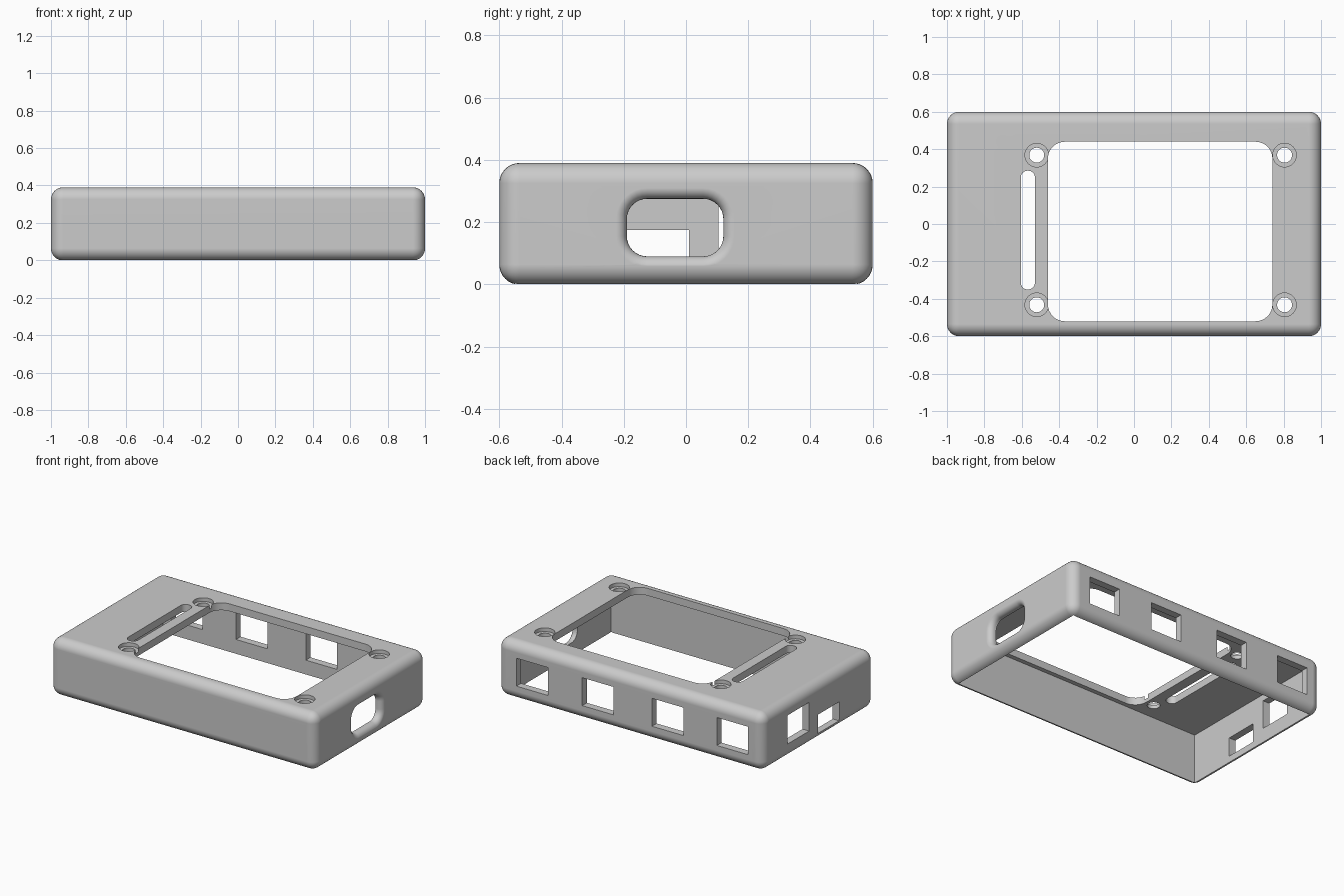
import bpy, bmesh
from math import sin, cos, pi, sqrt
from mathutils import Matrix

if "Cube" in bpy.data.objects:
    bpy.data.objects.remove(bpy.data.objects["Cube"], do_unlink=True)

LENGTH, WIDTH, HEIGHT = 2.0, 1.2, 0.39
WALL, FILLET = 0.05, 0.065

grey = bpy.data.materials.new("plain grey")
grey.use_nodes = True
colour = (0.6, 0.6, 0.6, 1)
grey.diffuse_color = colour
grey.node_tree.nodes["Principled BSDF"].inputs["Base Color"].default_value = colour


def finish(bm, name):
    bmesh.ops.recalc_face_normals(bm, faces=bm.faces)
    mesh = bpy.data.meshes.new(name)
    bm.to_mesh(mesh)
    bm.free()
    mesh.materials.append(grey)
    obj = bpy.data.objects.new(name, mesh)
    bpy.context.collection.objects.link(obj)
    return obj


def add_box(bm, lo, hi):
    size = [b - a for a, b in zip(lo, hi)]
    mid = [(a + b) / 2 for a, b in zip(lo, hi)]
    matrix = Matrix.Translation(mid) @ Matrix.Diagonal((*size, 1))
    return bmesh.ops.create_cube(bm, size=1, matrix=matrix)["verts"]


def round_rect(u0, u1, v0, v1, r, n=8):
    """Outline of a rectangle with rounded corners."""
    pts = []
    corners = [(u1 - r, v1 - r), (u0 + r, v1 - r), (u0 + r, v0 + r), (u1 - r, v0 + r)]
    for k, (cu, cv) in enumerate(corners):
        for i in range(n + 1):
            a = (k + i / n) * pi / 2
            pts.append((cu + r * cos(a), cv + r * sin(a)))
    return pts


def add_loft(bm, rings):
    """Closed solid through rings of equal point count."""
    loops = [[bm.verts.new(p) for p in ring] for ring in rings]
    for a, b in zip(loops, loops[1:]):
        for i in range(len(a)):
            j = (i + 1) % len(a)
            bm.faces.new((a[i], a[j], b[j], b[i]))
    bm.faces.new(loops[0])
    bm.faces.new(loops[-1])


def add_upright(bm, outline, z0, z1):
    add_loft(bm, [[(x, y, z) for x, y in outline] for z in (z0, z1)])


def add_cylinder(bm, x, y, r, z0, z1, n=32):
    add_upright(bm, [(x + r * cos(2 * pi * i / n), y + r * sin(2 * pi * i / n))
                     for i in range(n)], z0, z1)


def cut(target, bm):
    cutter = finish(bm, "cutter")
    cutter.hide_render = True
    mod = target.modifiers.new("cut", "BOOLEAN")
    mod.operation, mod.solver, mod.object = "DIFFERENCE", "EXACT", cutter
    bpy.ops.object.modifier_apply(modifier=mod.name)
    bpy.data.objects.remove(cutter, do_unlink=True)


# Rounded outer body
bm = bmesh.new()
hx, hy = LENGTH / 2, WIDTH / 2
add_box(bm, (-hx, -hy, -0.001), (hx, hy, HEIGHT))
bmesh.ops.bevel(bm, geom=bm.edges[:], offset=FILLET, segments=8, profile=0.5,
                affect="EDGES")
shell = finish(bm, "enclosure_shell")
bpy.context.view_layer.objects.active = shell
shell.select_set(True)

# Cavity, open underneath
bm = bmesh.new()
add_box(bm, (-hx + WALL, -hy + WALL, -0.2), (hx - WALL, hy - WALL, HEIGHT - WALL))
cut(shell, bm)

# Display window, slot and screw holes in the lid
bm = bmesh.new()
z0, z1 = HEIGHT - 2 * WALL, HEIGHT + 0.1
add_upright(bm, round_rect(-0.46, 0.74, -0.52, 0.44, 0.09), z0, z1)
add_upright(bm, round_rect(-0.605, -0.53, -0.35, 0.285, 0.036), z0, z1)
screws = [(x, y) for x in (-0.52, 0.805) for y in (-0.432, 0.368)]
for x, y in screws:
    add_cylinder(bm, x, y, 0.04, z0, z1)
cut(shell, bm)

# Counterbores around the screw holes
bm = bmesh.new()
for x, y in screws:
    add_cylinder(bm, x, y, 0.063, HEIGHT - 0.025, z1)
cut(shell, bm)

# Square ports in the back and in the -x end
bm = bmesh.new()
for x in (0.738, 0.243, -0.282, -0.77):
    add_box(bm, (x - 0.118, hy - 0.1, 0.098), (x + 0.118, hy + 0.1, 0.288))
add_box(bm, (-hx - 0.1, 0.105, 0.1), (-hx + 0.1, 0.335, 0.295))
add_box(bm, (-hx - 0.1, -0.22, 0.045), (-hx + 0.1, 0.01, 0.175))
cut(shell, bm)

# Cable port in the +x end, with a rounded lip
bm = bmesh.new()
lip = 0.035
steps = [(hx - 0.1, 0)]
for i in range(7):
    a = i / 6 * pi / 2
    steps.append((hx - lip + lip * sin(a), lip * (1 - cos(a))))
steps.append((hx + 0.1, lip))
add_loft(bm, [[(x, u, v) for u, v in
               round_rect(-0.19 - o, 0.12 + o, 0.09 - o, 0.275 + o, 0.065 + o)]
              for x, o in steps])
cut(shell, bm)

# Smooth fillets, flat faces
bpy.ops.object.shade_smooth_by_angle(angle=pi / 6)
weighted = shell.modifiers.new("weighted_normals", "WEIGHTED_NORMAL")
weighted.keep_sharp = True
